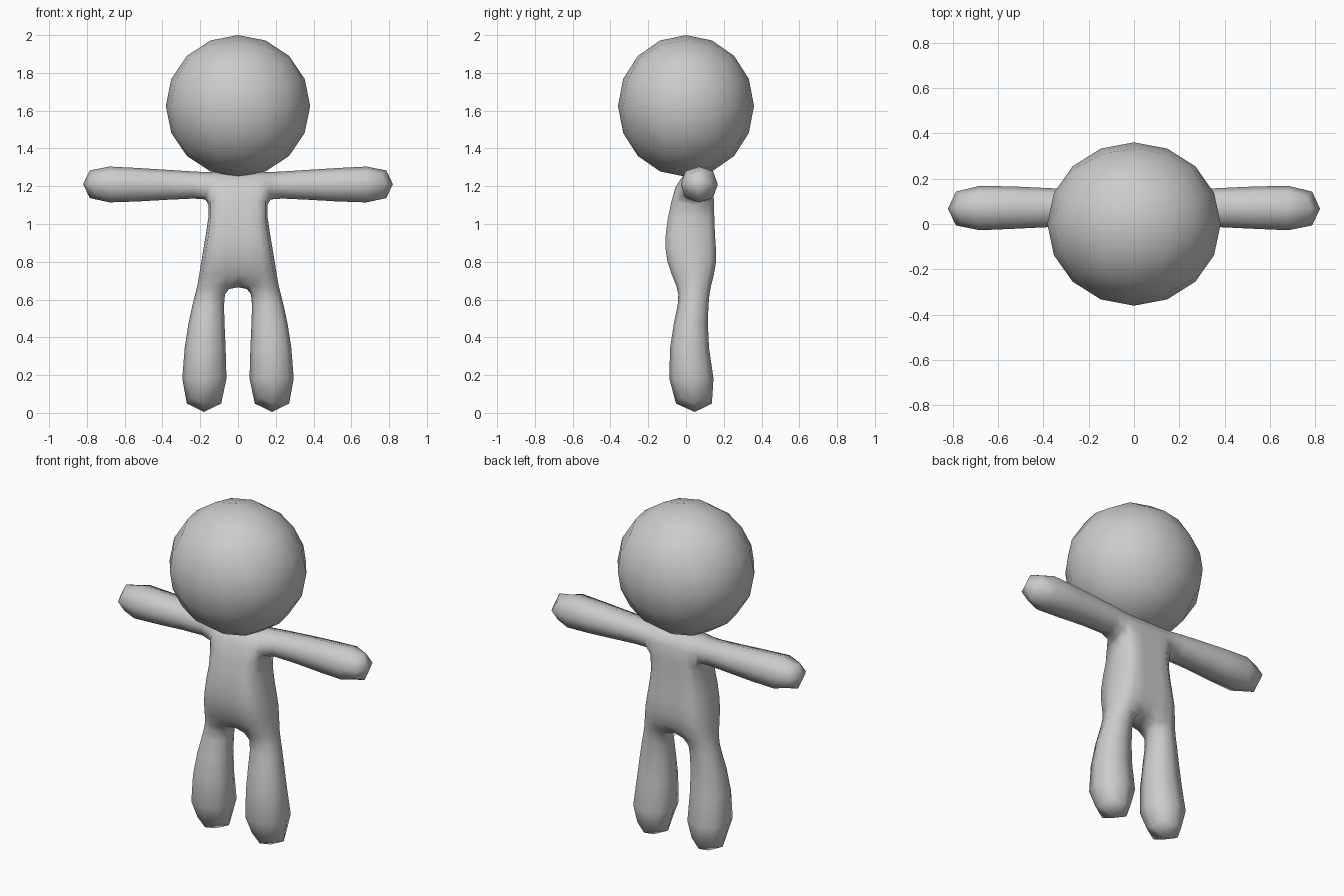
import bpy, bmesh, math

if "Cube" in bpy.data.objects:
    bpy.data.objects.remove(bpy.data.objects["Cube"])


def finish(bm, name):
    bmesh.ops.recalc_face_normals(bm, faces=bm.faces)
    me = bpy.data.meshes.new(name)
    bm.to_mesh(me)
    bm.free()
    for p in me.polygons:
        p.use_smooth = True
    ob = bpy.data.objects.new(name, me)
    bpy.context.collection.objects.link(ob)
    return ob


# Head: quad sphere, four faces along each cube edge
bm = bmesh.new()
bmesh.ops.create_cube(bm, size=2)
bmesh.ops.subdivide_edges(bm, edges=bm.edges[:], cuts=3, use_grid_fill=True)
for v in bm.verts:
    for i in range(3):
        v.co[i] = math.tan(v.co[i] * math.pi / 4)
    v.co.normalize()
    v.co.x *= 0.382
    v.co.y *= 0.36
    v.co.z = 1.625 + v.co.z * 0.375
finish(bm, "head")

# Body cage: torso levels as z, half width, half crotch width, front y, back y
LEVELS = [
    (0.665, 0.215, 0.060, -0.045, 0.13),
    (0.80, 0.195, 0.060, -0.105, 0.165),
    (0.94, 0.170, 0.060, -0.112, 0.152),
    (1.12, 0.145, 0.055, -0.080, 0.148),
    (1.275, 0.150, 0.055, -0.030, 0.14),
]
# Limb loops as low/high pairs
ARM = [  # x, z low, z high, y front, y back
    (0.20, 1.140, 1.275, -0.005, 0.148),
    (0.54, 1.117, 1.298, -0.022, 0.168),
    (0.82, 1.112, 1.310, -0.033, 0.168),
]
LEG = [  # z, x inner, x outer, y front, y back
    (0.59, 0.078, 0.238, -0.036, 0.118),
    (0.36, 0.065, 0.286, -0.092, 0.113),
    (0.005, 0.057, 0.304, -0.085, 0.178),
]

bm = bmesh.new()
rows = []
for z, w, c, yf, yb in LEVELS:
    rows.append([[bm.verts.new((x, y, z)) for x in (-w, -c, c, w)] for y in (yf, yb)])


def limb(start, loops):
    for pts in loops:
        ring = [bm.verts.new(p) for p in pts]
        for i in range(4):
            j = (i + 1) % 4
            bm.faces.new((start[i], start[j], ring[j], ring[i]))
        start = ring
    bm.faces.new(start)


# Torso walls, top and crotch
for lo, hi in zip(rows, rows[1:]):
    for s in (0, 1):
        for i in range(3):
            bm.faces.new((lo[s][i], lo[s][i + 1], hi[s][i + 1], hi[s][i]))
    if hi is not rows[-1]:
        for i in (0, 3):
            bm.faces.new((lo[0][i], lo[1][i], hi[1][i], hi[0][i]))
for i in range(3):
    bm.faces.new((rows[-1][0][i], rows[-1][0][i + 1], rows[-1][1][i + 1], rows[-1][1][i]))
b = rows[0]
bm.faces.new((b[0][1], b[0][2], b[1][2], b[1][1]))

# Arms and legs on both sides
for s, inner, outer in ((-1, 1, 0), (1, 2, 3)):
    lo, hi = rows[-2], rows[-1]
    limb([lo[0][outer], lo[1][outer], hi[1][outer], hi[0][outer]],
         [[(s * x, yf, z0), (s * x, yb, z0), (s * x, yb, z1), (s * x, yf, z1)]
          for x, z0, z1, yf, yb in ARM])
    limb([b[0][inner], b[0][outer], b[1][outer], b[1][inner]],
         [[(s * x0, yf, z), (s * x1, yf, z), (s * x1, yb, z), (s * x0, yb, z)]
          for z, x0, x1, yf, yb in LEG])

body = finish(bm, "body")
sub = body.modifiers.new("rounding", 'SUBSURF')
sub.levels = sub.render_levels = 1
sub.use_limit_surface = False
